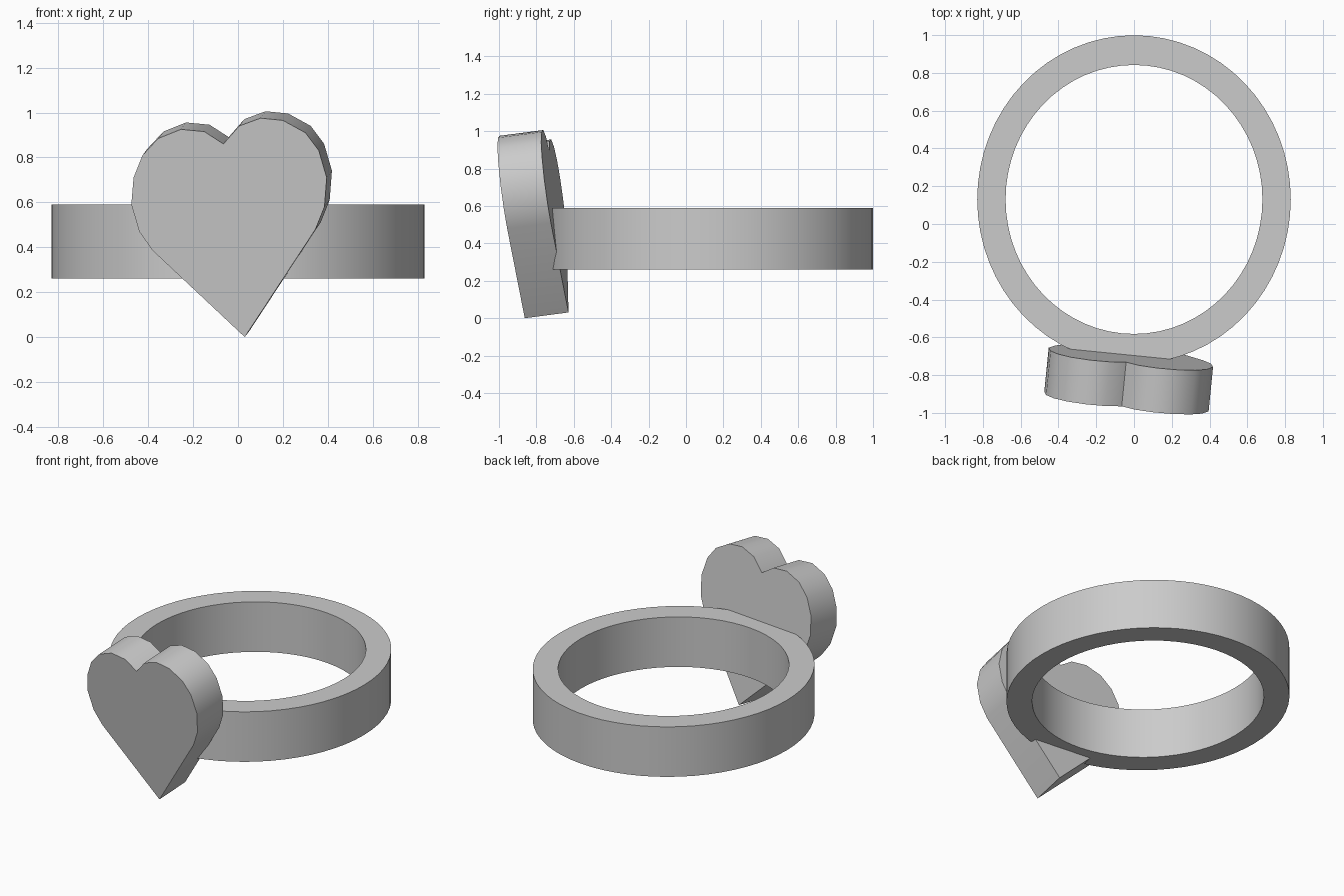
import bpy, bmesh, math
from mathutils import Vector

cube = bpy.data.objects.get("Cube")
if cube:
    bpy.data.objects.remove(cube, do_unlink=True)

# Single plain grey
GREY = (0.6, 0.6, 0.6, 1)
grey = bpy.data.materials.new("plain_grey")
grey.diffuse_color = GREY
grey.use_nodes = True
grey.node_tree.nodes["Principled BSDF"].inputs["Base Color"].default_value = GREY


def finish(name, bm):
    bmesh.ops.recalc_face_normals(bm, faces=bm.faces)
    mesh = bpy.data.meshes.new(name)
    bm.to_mesh(mesh)
    bm.free()
    mesh.materials.append(grey)
    obj = bpy.data.objects.new(name, mesh)
    bpy.context.collection.objects.link(obj)
    bpy.ops.object.select_all(action="DESELECT")
    obj.select_set(True)
    bpy.context.view_layer.objects.active = obj
    bpy.ops.object.shade_smooth_by_angle(angle=math.radians(35))
    return obj


# Finger band: slightly oval square-section ring
SEGMENTS = 64
bm = bmesh.new()
section = [(0.83, 0.26), (0.83, 0.59), (0.68, 0.59), (0.68, 0.26)]
rings = []
for i in range(SEGMENTS):
    a = math.tau * i / SEGMENTS
    rings.append([bm.verts.new((r * math.cos(a), 0.13 + 1.047 * r * math.sin(a), z))
                  for r, z in section])
for i, ring in enumerate(rings):
    after = rings[(i + 1) % SEGMENTS]
    for k in range(4):
        m = (k + 1) % 4
        bm.faces.new((ring[k], after[k], after[m], ring[m]))
finish("ring_band", bm)

# Heart plate: outline on a tilted plane, extruded back along its normal
outline = [(0.03, 0.0), (0.345, 0.48), (0.385, 0.58), (0.395, 0.71), (0.36, 0.83),
           (0.30, 0.91), (0.20, 0.965), (0.10, 0.975), (0.005, 0.94), (-0.065, 0.86),
           (-0.15, 0.915), (-0.255, 0.925), (-0.355, 0.885), (-0.425, 0.81),
           (-0.465, 0.71), (-0.475, 0.59), (-0.44, 0.47), (-0.38, 0.385)]
slope_x, slope_z = -0.10, -0.131
depth = Vector((-slope_x, 1, -slope_z)).normalized() * 0.237
bm = bmesh.new()
front = bm.faces.new([bm.verts.new((x, -0.859 + slope_x * x + slope_z * z, z))
                      for x, z in outline])
back = bmesh.ops.extrude_face_region(bm, geom=[front], use_keep_orig=True)
bmesh.ops.translate(bm, vec=depth,
                    verts=[g for g in back["geom"] if isinstance(g, bmesh.types.BMVert)])
finish("heart_plate", bm)
